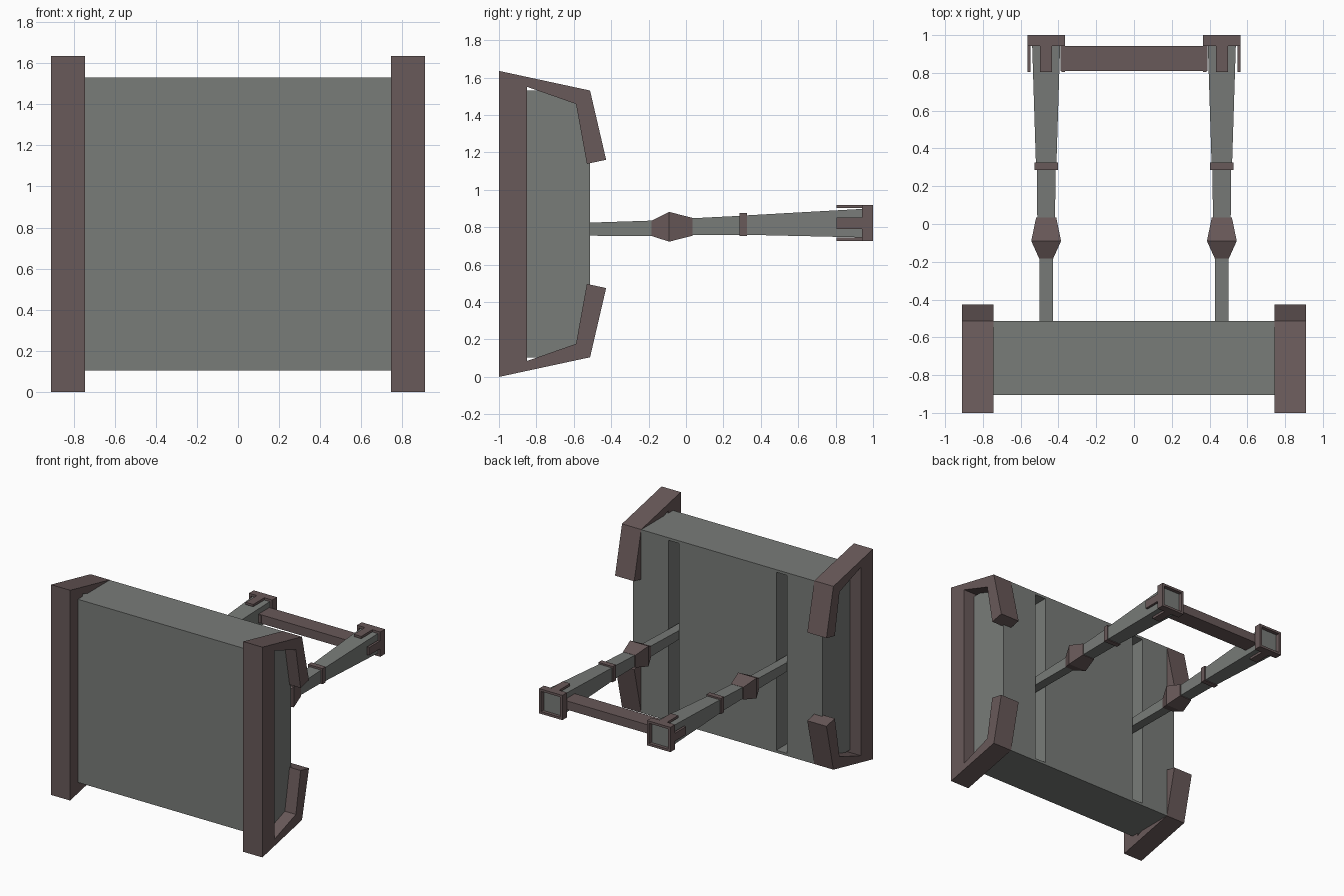
import bpy, bmesh

if "Cube" in bpy.data.objects:
    bpy.data.objects.remove(bpy.data.objects["Cube"])


def material(name, rgb):
    m = bpy.data.materials.new(name)
    m.diffuse_color = (*rgb, 1)
    m.use_nodes = True
    m.node_tree.nodes["Principled BSDF"].inputs["Base Color"].default_value = m.diffuse_color
    return m


GREY = material("grey_metal", (0.19, 0.2, 0.19))
BROWN = material("brown_metal", (0.14, 0.10, 0.10))


def finish(name, bm, mat):
    bmesh.ops.recalc_face_normals(bm, faces=bm.faces)
    mesh = bpy.data.meshes.new(name)
    bm.to_mesh(mesh)
    bm.free()
    ob = bpy.data.objects.new(name, mesh)
    bpy.context.collection.objects.link(ob)
    mesh.materials.append(mat)
    return ob


def add_box(bm, x0, x1, y0, y1, z0, z1):
    add_loft(bm, [(y, x0, x1, z0, z1) for y in (y0, y1)])


def add_loft(bm, sections):
    """Rectangular sections (y, x0, x1, z0, z1) joined along y."""
    rings = [[bm.verts.new((x, y, z)) for x, z in
              ((x0, z0), (x1, z0), (x1, z1), (x0, z1))]
             for y, x0, x1, z0, z1 in sections]
    for a, b in zip(rings, rings[1:]):
        for i in range(4):
            j = (i + 1) % 4
            bm.faces.new((a[i], a[j], b[j], b[i]))
    bm.faces.new(rings[0])
    bm.faces.new(rings[-1])


def box(name, mat, *bounds):
    bm = bmesh.new()
    add_box(bm, *bounds)
    return finish(name, bm, mat)


def loft(name, mat, cx, sections):
    """Sections given as (y, half width, z0, z1) around x = cx."""
    bm = bmesh.new()
    add_loft(bm, [(y, cx - h, cx + h, a, b) for y, h, a, b in sections])
    return finish(name, bm, mat)


ARM_X = 0.465

# Main slab with two vertical slots cut in its back
slab = box("slab", GREY, -0.815, 0.815, -0.905, -0.513, 0.105, 1.53)
bm = bmesh.new()
for s in (-1, 1):
    add_box(bm, s * ARM_X - 0.047, s * ARM_X + 0.047, -0.75, -0.4, 0.125, 1.51)
cutter = finish("slot_cutter", bm, GREY)
cutter.hide_render = True
mod = slab.modifiers.new("slots", 'BOOLEAN')
mod.operation = 'DIFFERENCE'
mod.solver = 'EXACT'
mod.object = cutter
dg = bpy.context.evaluated_depsgraph_get()
cut_mesh = bpy.data.meshes.new_from_object(slab.evaluated_get(dg))
slab.modifiers.clear()
slab.data = cut_mesh
bpy.data.objects.remove(cutter)

# C-shaped side frames: half profile (y, z below the middle), mirrored in z
half = [(-1, 0), (-0.513, 0.105), (-0.427, 0.475),
        (-0.53, 0.497), (-0.588, 0.177), (-0.85, 0.085)]
H = 1.636
profile = half + [(y, H - z) for y, z in reversed(half)]

for s, side in ((-1, "left"), (1, "right")):
    bm = bmesh.new()
    face = bm.faces.new([bm.verts.new((s * 0.745, y, z)) for y, z in profile])
    ext = bmesh.ops.extrude_face_region(bm, geom=[face])["geom"]
    bmesh.ops.translate(bm, vec=(s * 0.165, 0, 0),
                        verts=[v for v in ext if isinstance(v, bmesh.types.BMVert)])
    finish(side + "_frame", bm, BROWN)

    cx = s * ARM_X
    # Telescoping arm: thin rod, faceted collar, then flaring tube
    loft(side + "_rod", GREY, cx,
         [(-0.75, 0.036, 0.755, 0.822), (-0.51, 0.036, 0.755, 0.825),
          (-0.17, 0.036, 0.752, 0.836)])
    loft(side + "_collar", BROWN, cx,
         [(-0.185, 0.036, 0.754, 0.835), (-0.09, 0.079, 0.723, 0.882),
          (0.035, 0.053, 0.755, 0.85)])
    loft(side + "_tube", GREY, cx,
         [(0.03, 0.047, 0.76, 0.848), (0.305, 0.05, 0.76, 0.862),
          (0.31, 0.054, 0.76, 0.863), (0.975, 0.075, 0.745, 0.9)])
    loft(side + "_ring", BROWN, cx,
         [(0.285, 0.062, 0.754, 0.876), (0.325, 0.062, 0.754, 0.876)])

    # End cap: open square rim with four prongs gripping the tube
    z0, z1, w, t = 0.727, 0.92, 0.1, 0.018
    bm = bmesh.new()
    rings = [[bm.verts.new((cx + a * (w - d), y, (z0 + z1) / 2 + b * ((z1 - z0) / 2 - d)))
              for a, b in ((-1, -1), (1, -1), (1, 1), (-1, 1))]
             for y, d in ((0.942, 0), (1, 0), (1, t), (0.942, t))]
    for k in range(4):
        a, b = rings[k], rings[(k + 1) % 4]
        for i in range(4):
            j = (i + 1) % 4
            bm.faces.new((a[i], a[j], b[j], b[i]))
    for x in (cx - w, cx + w - t):
        add_box(bm, x, x + t, 0.805, 0.942, 0.79, 0.852)
    for z in (z0, z1 - t):
        add_box(bm, cx - 0.032, cx + 0.032, 0.805, 0.942, z, z + t)
    finish(side + "_end_cap", bm, BROWN)

# Crossbar joining the two arms
box("crossbar", BROWN, -0.39, 0.39, 0.81, 0.943, 0.787, 0.855)
